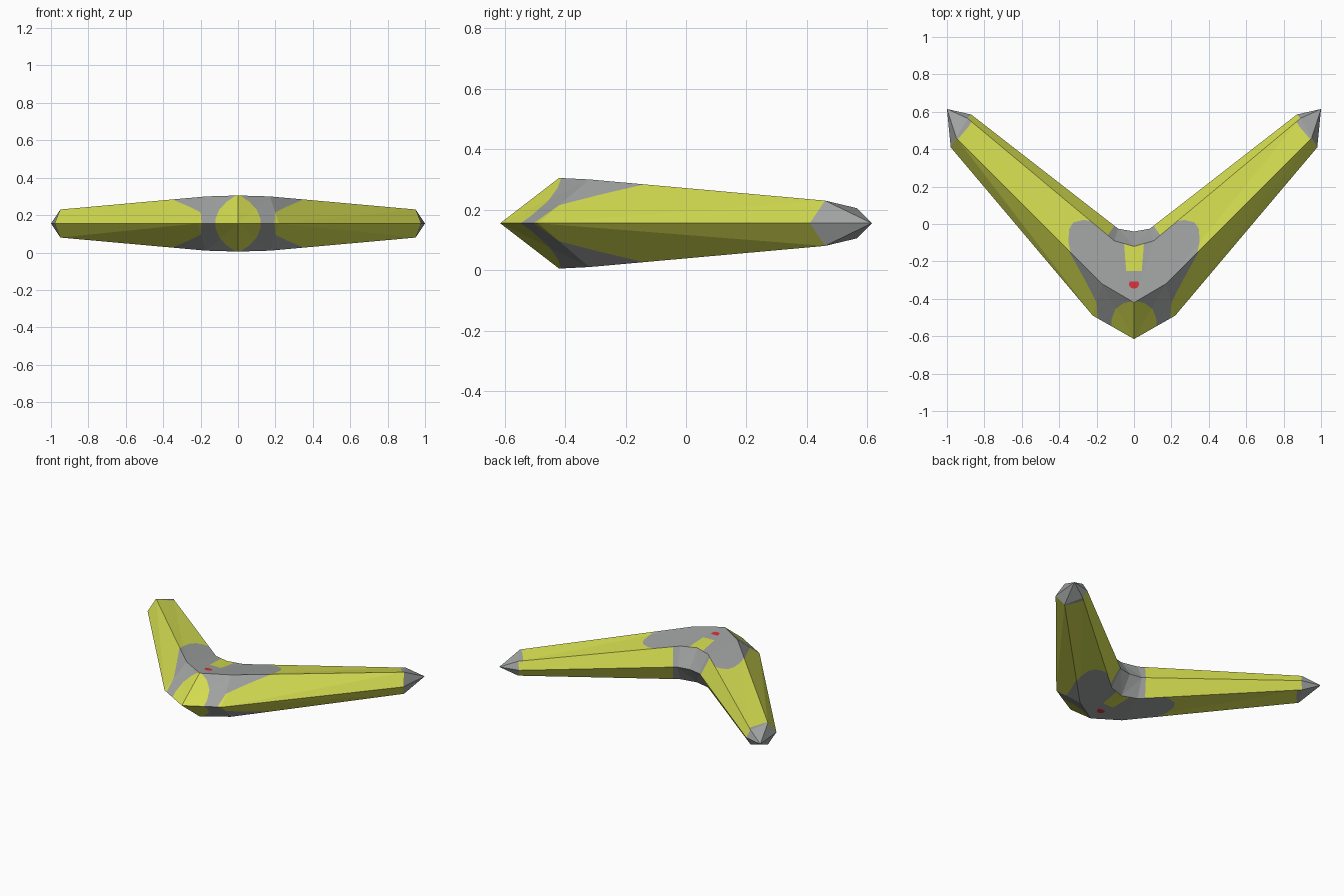
import bpy
import bmesh
from mathutils import Vector

old = bpy.data.objects.get("Cube")
if old:
    bpy.data.objects.remove(old, do_unlink=True)


def make_material(name, rgb):
    mat = bpy.data.materials.new(name)
    mat.use_nodes = True
    colour = (*rgb, 1.0)
    mat.diffuse_color = colour
    shader = mat.node_tree.nodes["Principled BSDF"]
    shader.inputs["Base Color"].default_value = colour
    shader.inputs["Roughness"].default_value = 0.7
    return mat


YELLOW, GREY, RED = range(3)
LEADING, TOP, TRAILING, TIP = range(1, 5)
materials = [
    make_material("yellow paint", (0.65, 0.71, 0.08)),
    make_material("grey paint", (0.35, 0.36, 0.36)),
    make_material("red mark", (0.68, 0.03, 0.04)),
]

# Corner points of one quarter: nose/centre, elbow and wing end of each long edge
leading = [(0, -0.615, 0), (0.22, -0.49, 0), (0.98, 0.41, 0)]
front_ridge = [(0, -0.42, 0.15), (0.17, -0.32, 0.145), (0.95, 0.46, 0.075)]
back_ridge = [(0, -0.12, 0.12), (0.105, -0.09, 0.115), (0.89, 0.565, 0.05)]
trailing = [(0, -0.04, 0), (0.085, -0.025, 0), (0.87, 0.585, 0)]

bm = bmesh.new()
region = bm.faces.layers.int.new("region")
active = bm.faces.layers.int.new("active")
rails = [[bm.verts.new(p) for p in rail]
         for rail in (leading, front_ridge, back_ridge, trailing)]
tip = bm.verts.new((1, 0.615, 0))


def add_face(verts, tag, mat):
    face = bm.faces.new(verts)
    face[region] = tag
    face.material_index = mat


# Bands between neighbouring edges, each closed by a triangle at the wing tip
bands = [(LEADING, GREY), (TOP, YELLOW), (TRAILING, YELLOW)]
for (tag, mat), low, high in zip(bands, rails, rails[1:]):
    for i in range(2):
        add_face((low[i], low[i + 1], high[i + 1]), tag, mat)
        add_face((low[i], high[i + 1], high[i]), tag, mat)
    add_face((low[2], tip, high[2]), TIP, GREY)


def paint(tag, mat, path):
    """Cut a convex patch, seen from above, to the left of the path."""
    for f in bm.faces:
        f[active] = int(f[region] == tag)
    for a, b in zip(path, path[1:]):
        start = Vector((*a, 0))
        normal = Vector((a[1] - b[1], b[0] - a[0], 0)).normalized()
        faces = [f for f in bm.faces if f[active]]
        edges = {e for f in faces for e in f.edges}
        verts = {v for f in faces for v in f.verts}
        bmesh.ops.bisect_plane(bm, geom=[*faces, *edges, *verts], dist=1e-5,
                               plane_co=start, plane_no=normal)
        for f in bm.faces:
            if f[active] and (f.calc_center_median() - start).dot(normal) < 0:
                f[active] = 0
    for f in bm.faces:
        if f[active]:
            f.material_index = mat


# Leading edge: yellow wing and yellow nose around the grey band
paint(LEADING, YELLOW, [(0.345, -0.15), (0.27, -0.285), (0.22, -0.38),
                        (0.2, -0.42), (0.195, -0.5)])
paint(LEADING, YELLOW, [(0.12, -0.62), (0.12, -0.51), (0.1, -0.455),
                        (0.06, -0.425), (0, -0.41)])
# Top: grey centre patch, yellow stripe, red mark and grey wing end
paint(TOP, GREY, [(0.335, -0.17), (0.35, -0.1), (0.348, -0.03),
                  (0.325, 0.008), (0.27, 0.022), (0.15, 0)])
paint(TOP, YELLOW, [(0, -0.25), (0.042, -0.25), (0.052, -0.12)])
paint(TOP, RED, [(0, -0.345), (0.016, -0.342), (0.027, -0.325),
                 (0.024, -0.308), (0, -0.306)])
paint(TOP, GREY, [(0.86, 0.56), (0.885, 0.52), (0.945, 0.45)])
# Trailing edge: grey centre
paint(TRAILING, GREY, [(0.14, -0.06), (0.105, -0.01)])

bm.normal_update()
for f in bm.faces:
    if f.normal.z < 0:
        f.normal_flip()
bm.faces.layers.int.remove(active)
region = bm.faces.layers.int["region"]
bm.faces.layers.int.remove(region)

mesh = bpy.data.meshes.new("boomerang_body")
bm.to_mesh(mesh)
bm.free()
for mat in materials:
    mesh.materials.append(mat)

# Mirror the quarter side to side and top to bottom
body = bpy.data.objects.new("boomerang_body", mesh)
body.location.z = 0.155
bpy.context.collection.objects.link(body)
mirror = body.modifiers.new("mirror", 'MIRROR')
mirror.use_axis = (True, False, True)
mirror.use_clip = True
mirror.merge_threshold = 0.0005
